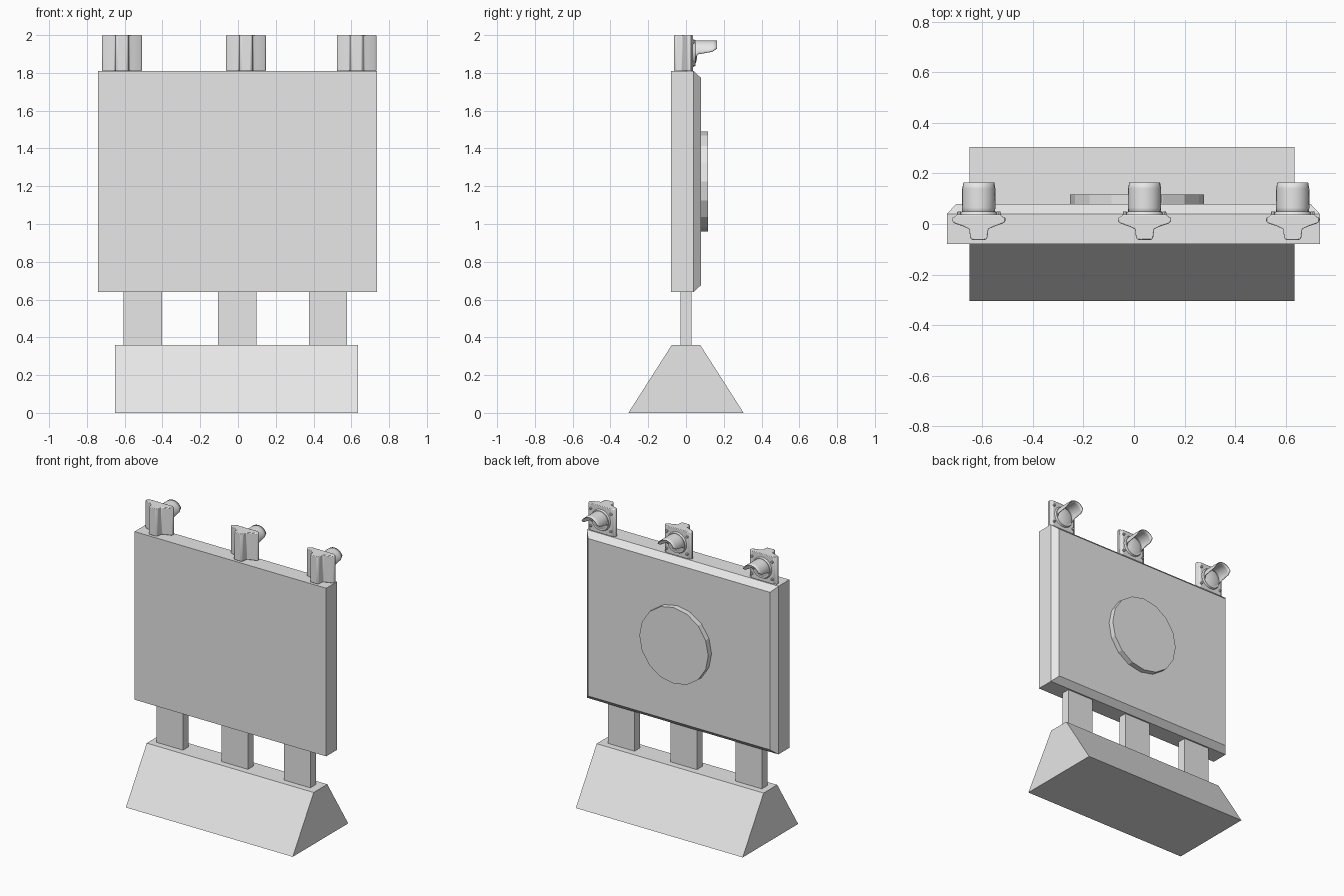
import bpy, bmesh, math
from mathutils import Matrix

if "Cube" in bpy.data.objects:
    bpy.data.objects.remove(bpy.data.objects["Cube"], do_unlink=True)

GREY = (0.8, 0.8, 0.8, 1)
mat = bpy.data.materials.new("plain grey")
mat.use_nodes = True
mat.diffuse_color = GREY
mat.node_tree.nodes["Principled BSDF"].inputs["Base Color"].default_value = GREY


def finish(name, bm, smooth=False):
    """Turn a bmesh into a named object with the grey material."""
    bmesh.ops.recalc_face_normals(bm, faces=bm.faces)
    mesh = bpy.data.meshes.new(name)
    bm.to_mesh(mesh)
    bm.free()
    mesh.materials.append(mat)
    obj = bpy.data.objects.new(name, mesh)
    bpy.context.collection.objects.link(obj)
    if smooth:
        bpy.ops.object.select_all(action="DESELECT")
        obj.select_set(True)
        bpy.context.view_layer.objects.active = obj
        bpy.ops.object.shade_smooth_by_angle(angle=math.radians(35))
    return obj


def prism(name, points, offset, smooth=False):
    """Extrude a closed outline of 3D points along an offset."""
    bm = bmesh.new()
    face = bm.faces.new([bm.verts.new(p) for p in points])
    out = bmesh.ops.extrude_face_region(bm, geom=[face])
    bmesh.ops.translate(bm, vec=offset,
                        verts=[v for v in out["geom"] if isinstance(v, bmesh.types.BMVert)])
    return finish(name, bm, smooth)


def box(name, x0, x1, y0, y1, z0, z1):
    return prism(name, [(x0, y0, z0), (x1, y0, z0), (x1, y1, z0), (x0, y1, z0)],
                 (0, 0, z1 - z0))


def disc(name, x, z, y0, y1, r0, r1, sides, smooth=False):
    """Round plate whose axis runs front to back."""
    bm = bmesh.new()
    bmesh.ops.create_cone(bm, cap_ends=True, segments=sides, radius1=r0, radius2=r1,
                          depth=y1 - y0,
                          matrix=Matrix.Translation((x, (y0 + y1) / 2, z))
                          @ Matrix.Rotation(-math.pi / 2, 4, "X"))
    return finish(name, bm, smooth)


# Sloped base and the three posts
prism("base", [(-0.65, y, z) for y, z in
               ((-0.305, 0), (0.305, 0), (0.075, 0.36), (-0.075, 0.36))], (1.285, 0, 0))
for i, x in enumerate((-0.605, -0.105, 0.375)):
    box(f"post_{i + 1}", x, x + 0.203, -0.03, 0.03, 0.36, 0.64)

# Board with a chamfered back
bm = bmesh.new()
rings = []
for y, inset in ((-0.08, 0), (0.04, 0), (0.08, 0.037)):
    x0, x1, z0, z1 = -0.74 + inset, 0.735 - inset, 0.64 + inset, 1.81 - inset
    rings.append([bm.verts.new((x, y, z)) for x, z in
                  ((x0, z0), (x1, z0), (x1, z1), (x0, z1))])
for a, b in zip(rings, rings[1:]):
    for i in range(4):
        j = (i + 1) % 4
        bm.faces.new((a[i], a[j], b[j], b[i]))
bm.faces.new(rings[0])
bm.faces.new(rings[-1])
finish("board", bm)
disc("back_disc", 0.012, 1.225, 0.08, 0.117, 0.265, 0.265, 16)


def visor(name, cx, cz):
    """Scooped hood over the lamp, open underneath."""
    bm = bmesh.new()
    rows = []
    for y, start in ((0.04, -0.55), (0.065, -0.1), (0.1, 0.0), (0.14, 0.12), (0.165, 0.4)):
        row = []
        for k in range(17):
            a = start + (math.pi - 2 * start) * k / 16
            row.append(bm.verts.new((cx + 0.066 * math.cos(a), y, cz + 0.066 * math.sin(a))))
        rows.append(row)
    for a, b in zip(rows, rows[1:]):
        for k in range(16):
            bm.faces.new((a[k], a[k + 1], b[k + 1], b[k]))
    obj = finish(name, bm, True)
    shell = obj.modifiers.new("thickness", "SOLIDIFY")
    shell.thickness = 0.005
    shell.offset = -1


# Lamp heads along the top
HALF = [(0.085, 0.038), (0.092, 0.03), (0.105, 0.026), (0.105, 0.01), (0.095, 0.002),
        (0.06, -0.01), (0.038, -0.02), (0.034, -0.055), (0.026, -0.063)]
LAMP_Z = 1.905
for i, cx in enumerate((-0.614, 0.042, 0.628)):
    n = i + 1
    outline = HALF + [(-x, y) for x, y in reversed(HALF)]
    body = prism(f"lamp_housing_{n}", [(cx + x, y, 1.81) for x, y in outline],
                 (0, 0, 0.19), True)
    bevel = body.modifiers.new("soft edges", "BEVEL")
    bevel.width = 0.004
    bevel.segments = 2
    disc(f"lamp_ring_{n}", cx, LAMP_Z, 0.036, 0.05, 0.074, 0.068, 24, True)
    disc(f"lamp_lens_{n}", cx, LAMP_Z, 0.05, 0.057, 0.058, 0.035, 24, True)
    visor(f"lamp_visor_{n}", cx, LAMP_Z)
    # Small clips at the corners of the door
    for sx in (-1, 1):
        for z in (1.845, 1.965):
            disc(f"lamp_clip_{n}", cx + sx * 0.078, z, 0.036, 0.05, 0.009, 0.007, 8, True)
